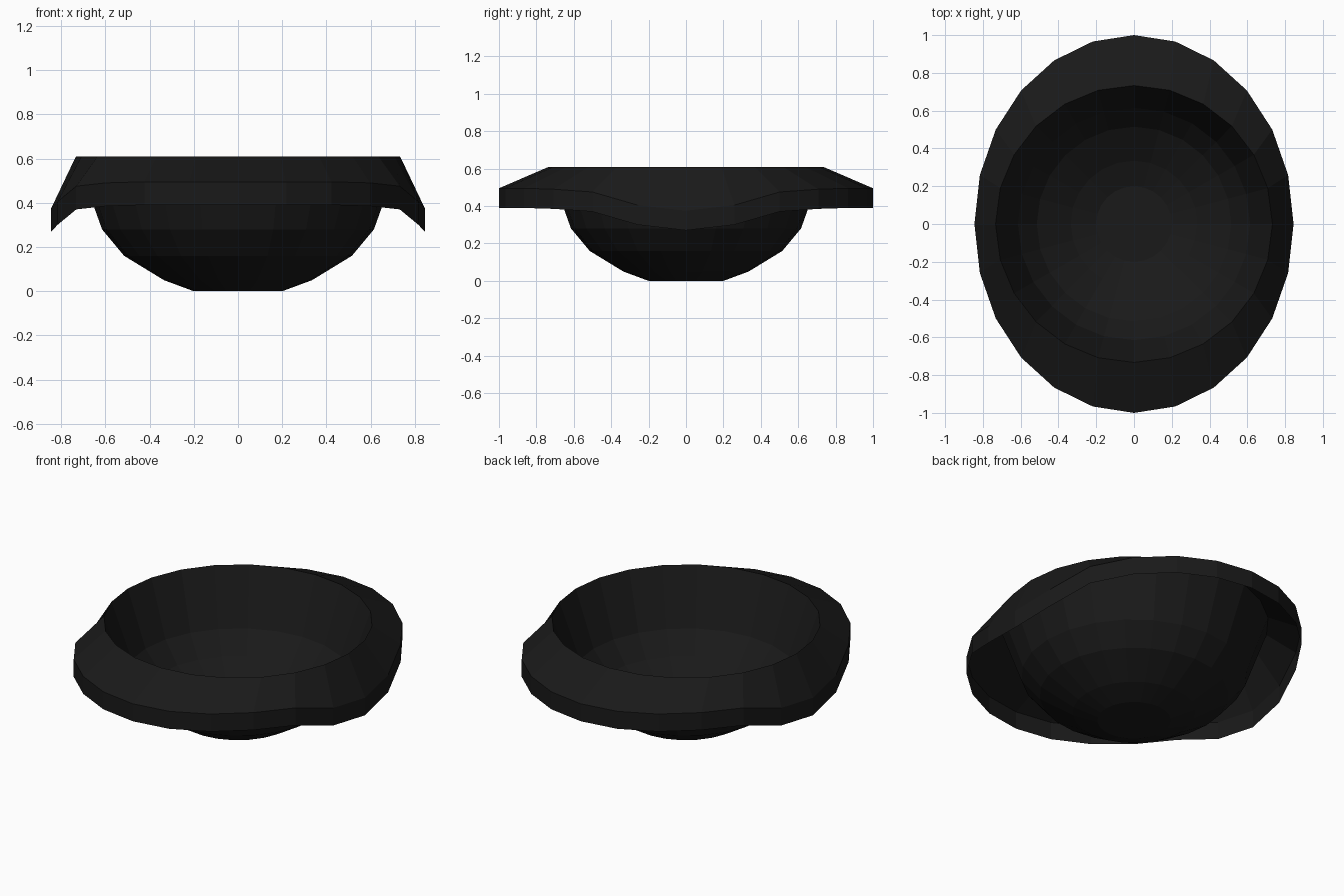
import bpy, bmesh, math

if "Cube" in bpy.data.objects:
    bpy.data.objects.remove(bpy.data.objects["Cube"])

SEGS = 24
# drop of the brim edge by 15-degree step away from the y axis (0 = front/back, 6 = sides)
DROP = [0, 0, 0, 0.005, 0.02, 0.09, 0.12]


def ring(bm, rx, ry, z, droop=False):
    verts = []
    for i in range(SEGS):
        a = 2 * math.pi * i / SEGS
        k = i % 12
        d = DROP[min(k, 12 - k)] if droop else 0
        verts.append(bm.verts.new((rx * math.sin(a), ry * math.cos(a), z - d)))
    return verts


def skin(name, rings, mat, cap=False):
    bm = bmesh.new()
    loops = [ring(bm, *r) for r in rings]
    if cap:
        bm.faces.new(loops[0])
    for lo, hi in zip(loops, loops[1:]):
        for i in range(SEGS):
            j = (i + 1) % SEGS
            bm.faces.new((lo[i], lo[j], hi[j], hi[i]))
    bmesh.ops.recalc_face_normals(bm, faces=bm.faces)
    mesh = bpy.data.meshes.new(name)
    bm.to_mesh(mesh)
    bm.free()
    mesh.materials.append(mat)
    obj = bpy.data.objects.new(name, mesh)
    bpy.context.collection.objects.link(obj)
    return obj


black = bpy.data.materials.new("black")
black.diffuse_color = (0.01, 0.01, 0.01, 1)
black.use_nodes = True
black.node_tree.nodes["Principled BSDF"].inputs["Base Color"].default_value = black.diffuse_color

# Thin round bowl, then the brim sloping out to an oval edge with a short skirt
bowl = [(0.2, 0.0), (0.335, 0.05), (0.515, 0.16), (0.615, 0.28), (0.733, 0.61)]
rings = [(r, r, z) for r, z in bowl]
rings += [(0.845, 1.0, 0.495, True), (0.845, 1.0, 0.39, True)]
skin("bowl_with_brim", rings, black, cap=True)
